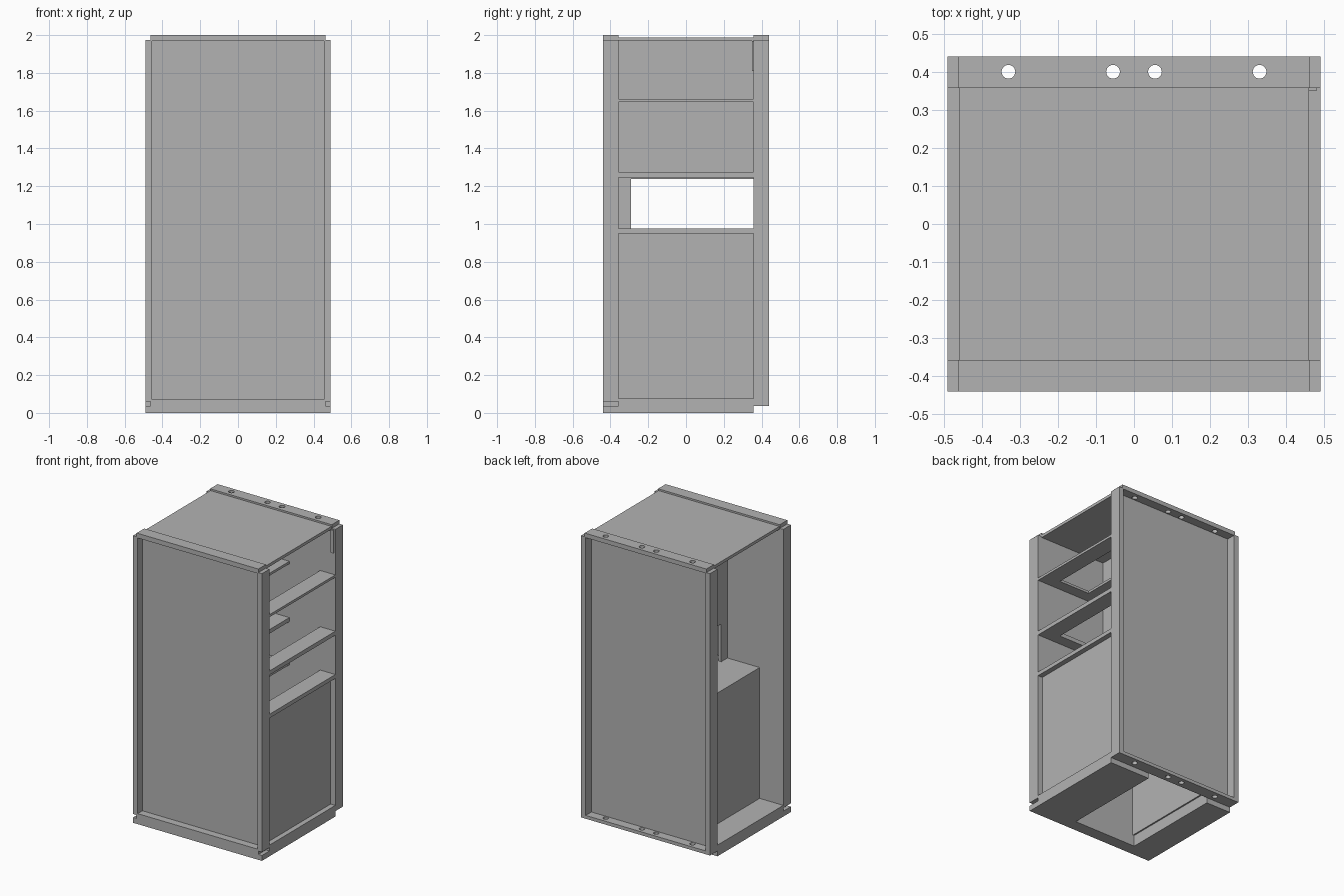
import bpy, bmesh, math
from mathutils import Matrix, Vector

cube = bpy.data.objects.get("Cube")
if cube:
    bpy.data.objects.remove(cube, do_unlink=True)

GREY = (0.45, 0.45, 0.45, 1)
mat = bpy.data.materials.new("plain_grey")
mat.use_nodes = True
mat.diffuse_color = GREY
mat.node_tree.nodes["Principled BSDF"].inputs["Base Color"].default_value = GREY


def finish(name, bm):
    bmesh.ops.recalc_face_normals(bm, faces=bm.faces)
    mesh = bpy.data.meshes.new(name)
    bm.to_mesh(mesh)
    bm.free()
    mesh.materials.append(mat)
    obj = bpy.data.objects.new(name, mesh)
    bpy.context.collection.objects.link(obj)
    return obj


def prism(name, points, low, high, axis="z"):
    """Flat outline extruded along z (points are x, y) or along x (points are y, z)."""
    bm = bmesh.new()
    place = (lambda a, b: (a, b, low)) if axis == "z" else (lambda a, b: (low, a, b))
    face = bm.faces.new([bm.verts.new(place(a, b)) for a, b in points])
    moved = bmesh.ops.extrude_face_region(bm, geom=[face])["geom"]
    step = Vector((0, 0, high - low)) if axis == "z" else Vector((high - low, 0, 0))
    bmesh.ops.translate(bm, vec=step, verts=[g for g in moved if isinstance(g, bmesh.types.BMVert)])
    return finish(name, bm)


def box(name, x, y, z):
    outline = [(x[0], y[0]), (x[1], y[0]), (x[1], y[1]), (x[0], y[1])]
    return prism(name, outline, z[0], z[1])


def notched(x0, x1, y0, y1, cut0, cut1, cut_y):
    """Board outline with a cutout open to the back."""
    return [(x0, y0), (x1, y0), (x1, y1), (cut1, y1), (cut1, cut_y),
            (cut0, cut_y), (cut0, y1), (x0, y1)]


W, D = 0.49, 0.44        # half width and half depth
IN = 0.455               # inner edge of the corner posts
Y = 0.358                # inner faces of front and back

# Front and back panels
box("front_panel", (-IN, IN), (-0.388, -Y), (0.07, 1.97))
box("back_panel", (-IN, IN), (Y, 0.378), (0.05, 1.98))

# Corner posts
for side, s in (("left", 1), ("right", -1)):
    x = sorted((s * IN, s * W))
    box("front_post_" + side, x, (-D, -Y), (0.06, 1.975))
    box("back_post_" + side, x, (Y, D), (0.06, 1.975))

# Base with a cutout open to the back, and its front rail
prism("base", notched(-W, W, -Y, Y, -0.30, 0.18, -Y + 0.002), 0, 0.077)
box("base_front_step", (-W, W), (-D, -Y), (0, 0.037))
box("base_front_rail", (-0.463, 0.463), (-D, -Y), (0.037, 0.072))

# Top board and rails
box("top_board", (-0.46, 0.46), (-Y, Y), (1.968, 1.988))
box("top_front_rail", (-0.463, 0.463), (-D, -Y), (1.968, 2.0))
rails = [box("top_back_rail", (-0.463, 0.463), (Y, D), (1.97, 2.0)),
         box("bottom_back_rail", (-W, W), (Y, D), (0.037, 0.06))]

# Round holes through both back rails
bm = bmesh.new()
for hx in (-0.33, -0.055, 0.055, 0.33):
    bmesh.ops.create_cone(bm, cap_ends=True, segments=24, radius1=0.018, radius2=0.018,
                          depth=3, matrix=Matrix.Translation((hx, 0.4, 1)))
cutter = finish("hole_cutter", bm)
for rail in rails:
    mod = rail.modifiers.new("holes", "BOOLEAN")
    mod.operation = "DIFFERENCE"
    mod.solver = "EXACT"
    mod.object = cutter
bpy.context.view_layer.update()
graph = bpy.context.evaluated_depsgraph_get()
cut_meshes = [bpy.data.meshes.new_from_object(r.evaluated_get(graph)) for r in rails]
for rail, mesh in zip(rails, cut_meshes):
    rail.modifiers.clear()
    rail.data = mesh
bpy.data.objects.remove(cutter, do_unlink=True)

# Shelves and the lid of the lower compartment, each with a cutout at the back
for name, x0, z0, z1 in (("lower_lid", -0.31, 0.95, 0.977),
                         ("middle_shelf", -0.06, 1.247, 1.275),
                         ("upper_shelf", -0.06, 1.645, 1.662)):
    prism(name, notched(x0, W, -Y, Y, 0.14, 0.375, -0.28), z0, z1)

# Lower compartment walls
box("lower_left_wall", (0.435, IN), (-Y, Y), (0.077, 0.95))
box("lower_right_wall", (-0.31, -0.29), (-Y, Y), (0.077, 0.95))

# Upright divider with an open window above the lower compartment
divider = [(-Y, 0.977), (-0.29, 0.977), (-0.29, 1.237), (Y, 1.237), (Y, 1.968), (-Y, 1.968)]
prism("divider", divider, -0.065, -0.045, axis="x")

# Small cleat at the upper back corner
box("back_cleat", (0.46, 0.48), (0.35, Y), (1.81, 1.968))
